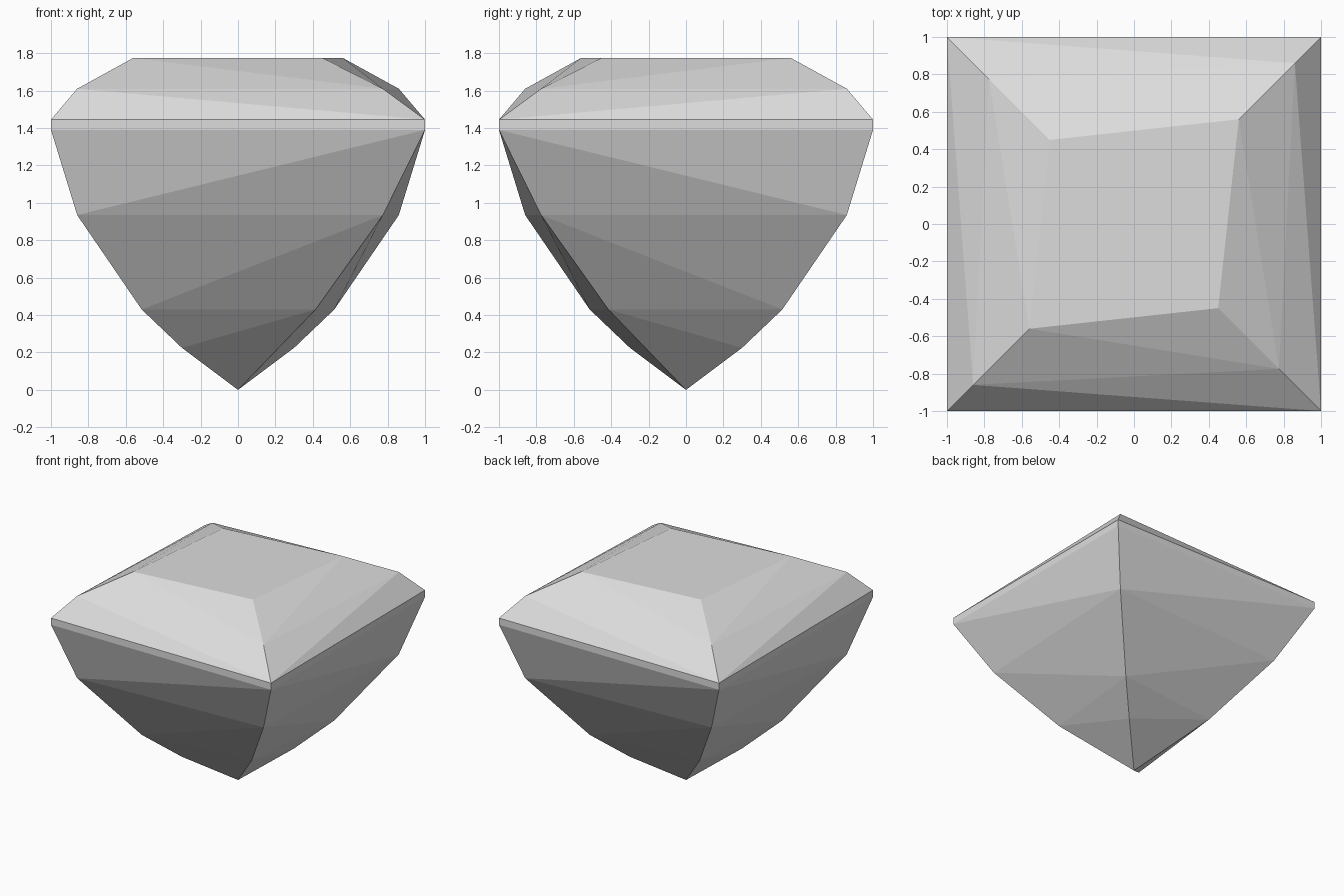
import bpy
import bmesh

# Remove the default cube
cube = bpy.data.objects.get("Cube")
if cube:
    bpy.data.objects.remove(cube, do_unlink=True)

# Single stone colour
GREY = (0.72, 0.72, 0.72, 1.0)
stone = bpy.data.materials.new("pale grey stone")
stone.use_nodes = True
stone.diffuse_color = GREY
stone.node_tree.nodes["Principled BSDF"].inputs["Base Color"].default_value = GREY

# Square rings, bottom to top: height, long half-diagonal, short half-diagonal
RINGS = [
    (0.43, 0.515, 0.415),
    (0.935, 0.86, 0.775),
    (1.39, 1.0, 1.0),
    (1.445, 1.0, 1.0),
    (1.61, 0.86, 0.775),
    (1.775, 0.56, 0.45),
]
CORNERS = [(-1, -1), (1, -1), (1, 1), (-1, 1)]   # even = long, odd = short

bm = bmesh.new()
rings = []
for z, long_r, short_r in RINGS:
    ring = []
    for i, (sx, sy) in enumerate(CORNERS):
        r = short_r if i % 2 else long_r
        ring.append(bm.verts.new((sx * r, sy * r, z)))
    rings.append(ring)

# Side facets, each split from its inner long corner to its outer short corner
for k in range(len(rings) - 1):
    low, high = rings[k], rings[k + 1]
    crown = RINGS[k][1] > RINGS[k + 1][1]
    girdle = RINGS[k][1] == RINGS[k + 1][1]
    for i in range(4):
        j = (i + 1) % 4
        if girdle:
            bm.faces.new((low[i], low[j], high[j], high[i]))
        elif crown == (i % 2 == 0):
            bm.faces.new((low[i], low[j], high[i]))
            bm.faces.new((low[j], high[j], high[i]))
        else:
            bm.faces.new((low[i], low[j], high[j]))
            bm.faces.new((low[i], high[j], high[i]))

# Pointed base, with an extra bend on the long corners only
tip = bm.verts.new((0, 0, 0))
base = rings[0]
bends = {i: bm.verts.new((CORNERS[i][0] * 0.3, CORNERS[i][1] * 0.3, 0.225))
         for i in (0, 2)}
for i in range(4):
    j = (i + 1) % 4
    bend = bends[j if i % 2 else i]
    short = base[i if i % 2 else j]
    bm.faces.new((base[i], base[j], bend))
    bm.faces.new((bend, short, tip))

# Flat table on top
bm.faces.new(rings[-1])
bmesh.ops.recalc_face_normals(bm, faces=bm.faces)

mesh = bpy.data.meshes.new("gemstone")
bm.to_mesh(mesh)
bm.free()
mesh.materials.append(stone)
gem = bpy.data.objects.new("gemstone", mesh)
bpy.context.collection.objects.link(gem)
